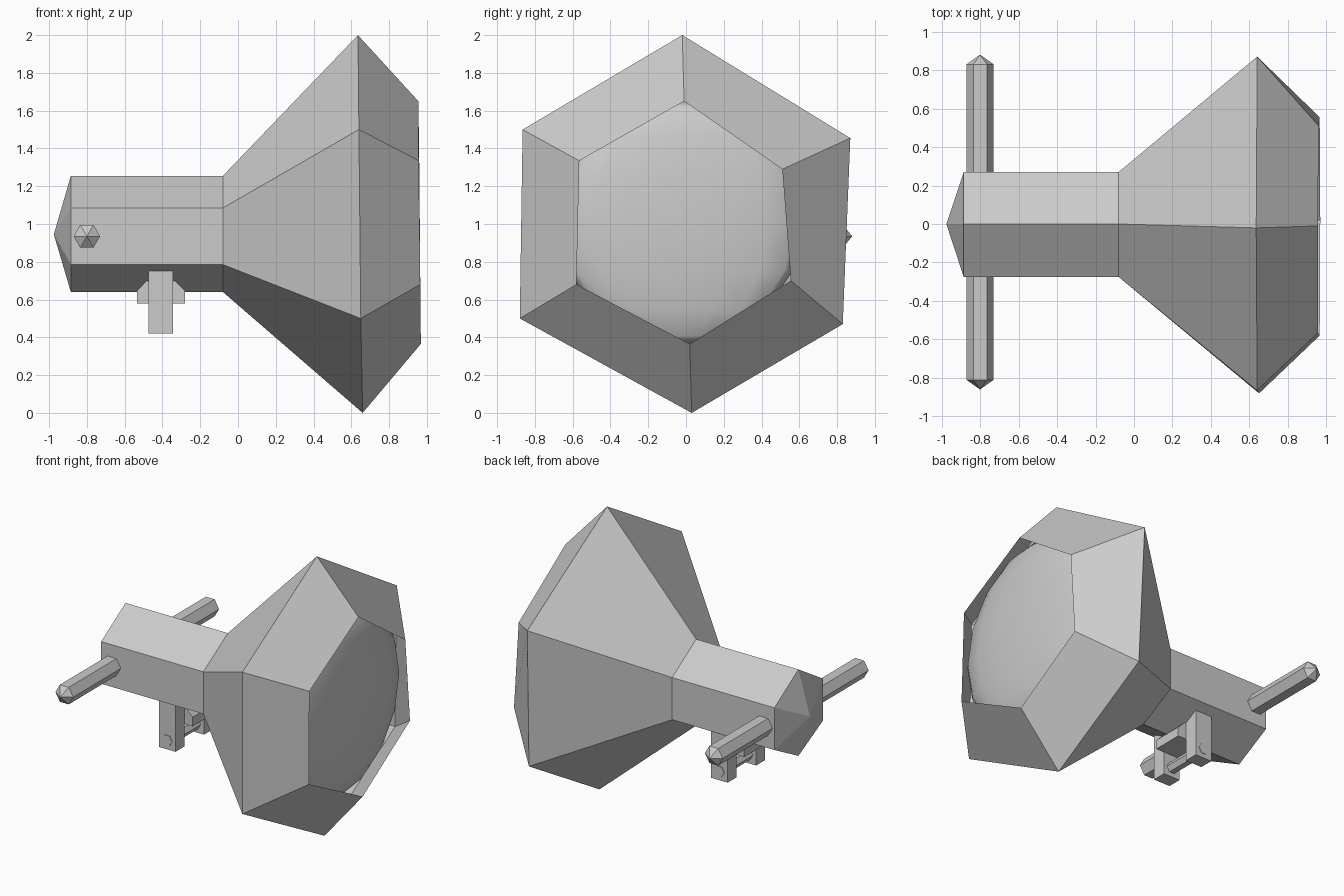
import bpy, bmesh, math
from mathutils import Matrix, Vector

if "Cube" in bpy.data.objects:
    bpy.data.objects.remove(bpy.data.objects["Cube"])

GREY = (0.6, 0.6, 0.6, 1)
metal = bpy.data.materials.new("plain grey")
metal.use_nodes = True
metal.diffuse_color = GREY
metal.node_tree.nodes["Principled BSDF"].inputs["Base Color"].default_value = GREY


def finish(name, bm, recalc=True):
    if recalc:
        bmesh.ops.recalc_face_normals(bm, faces=bm.faces[:])
    mesh = bpy.data.meshes.new(name)
    bm.to_mesh(mesh)
    bm.free()
    mesh.materials.append(metal)
    obj = bpy.data.objects.new(name, mesh)
    bpy.context.collection.objects.link(obj)
    return obj


def bridge(bm, a, b):
    for i in range(len(a)):
        j = (i + 1) % len(a)
        bm.faces.new((a[i], a[j], b[j], b[i]))


def loft(name, rings, start=None, end=None):
    """Join rings of points; close each end with a tip point, a cap or nothing."""
    bm = bmesh.new()
    loops = [[bm.verts.new(p) for p in ring] for ring in rings]
    for a, b in zip(loops, loops[1:]):
        bridge(bm, a, b)
    for loop, close in ((loops[0], start), (loops[-1], end)):
        if close == "cap":
            bm.faces.new(loop)
        elif close:
            tip = bm.verts.new(close)
            for i in range(len(loop)):
                bm.faces.new((loop[i], loop[(i + 1) % len(loop)], tip))
    return finish(name, bm)


def hex_ring(x, y, z, r):
    return [(x + r * math.cos(k * math.pi / 3), y, z + r * math.sin(k * math.pi / 3))
            for k in range(6)]


def box(name, lo, hi):
    bm = bmesh.new()
    lo, hi = Vector(lo), Vector(hi)
    bmesh.ops.create_cube(bm, size=1, matrix=Matrix.Translation((lo + hi) / 2)
                          @ Matrix.Diagonal((*(hi - lo), 1)))
    return finish(name, bm)


# Hollow lamp housing: barrel, flared cone and inward rim, open at the front
section = [(0, 1.255), (.27, 1.085), (.27, .785), (0, .64), (-.275, .785), (-.275, 1.085)]
barrel = [[(x, y, z) for y, z in section] for x in (-.885, -.08)]
flare = [(.635, -.02, 2), (.64, .87, 1.455), (.655, .83, .47),
         (.66, .03, 0), (.65, -.88, .5), (.64, -.865, 1.5)]
rim = [(.955, -.01, 1.65), (.96, .51, 1.29), (.965, .555, .7),
       (.968, .02, .365), (.965, -.58, .68), (.957, -.565, 1.335)]
loft("lamp_housing", barrel + [flare, rim], start=(-.975, 0, .945))

# Shallow domed lens set just inside the rim
bm = bmesh.new()
bmesh.ops.create_uvsphere(bm, u_segments=16, v_segments=8, radius=.65,
                          matrix=Matrix.Translation((.83, -.03, 1.008))
                          @ Matrix.Diagonal((.16, 1, 1, 1)))
for f in bm.faces:
    f.smooth = True
finish("lens", bm)

# Hexagonal cross rod with pointed ends
loft("cross_rod", [hex_ring(-.8, y, .935, .07) for y in (-.81, .83)],
     start=(-.8, -.86, .935), end=(-.8, .88, .935))

# Mounting bracket: two lugs, a pin and a chamfered block
for name, side in (("rear_lug", 1), ("front_lug", -1)):
    ys = sorted((side * .11, side * .21))
    box(name, (-.475, ys[0], .42), (-.345, ys[1], .75))
loft("bracket_pin", [hex_ring(-.41, y, .485, .04) for y in (-.214, .214)], "cap", "cap")
profile = [(-.535, .58), (-.28, .58), (-.28, .645), (-.345, .71), (-.475, .71), (-.535, .645)]
loft("bracket_block", [[(x, y, z) for x, z in profile] for y in (-.11, .11)], "cap", "cap")
